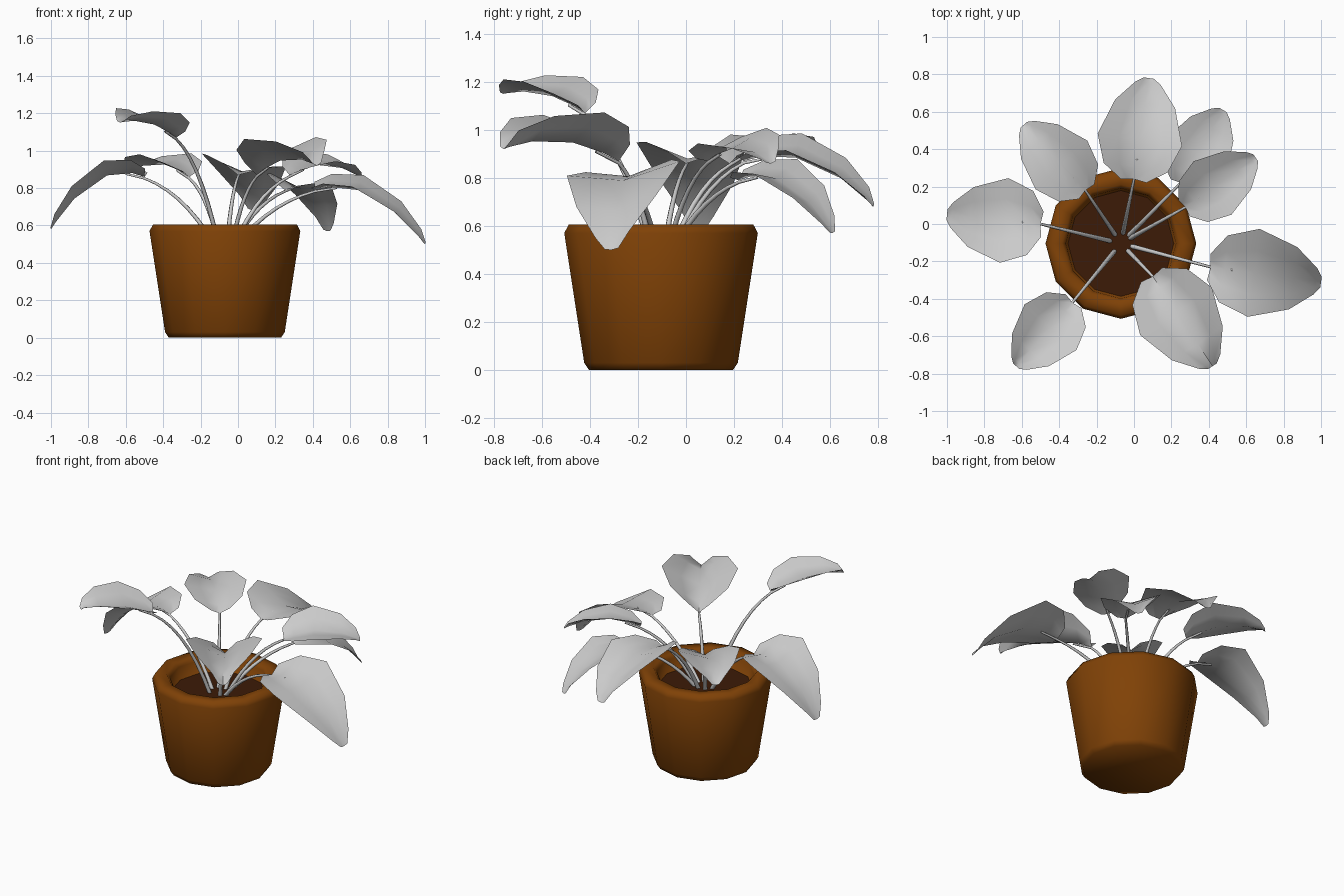
import bpy, bmesh, math
from mathutils import Vector

cube = bpy.data.objects.get("Cube")
if cube:
    bpy.data.objects.remove(cube)


def material(name, rgb):
    m = bpy.data.materials.new(name)
    m.use_nodes = True
    m.diffuse_color = (*rgb, 1)
    m.node_tree.nodes["Principled BSDF"].inputs["Base Color"].default_value = (*rgb, 1)
    return m


TERRACOTTA = material("terracotta", (0.215, 0.054, 0.002))
SOIL = material("dark soil", (0.046, 0.011, 0.002))
LEAF = material("pale leaf", (0.6, 0.6, 0.6))
CENTRE = Vector((-0.07, -0.104, 0))


def make_object(name, bm, mat, angle):
    bmesh.ops.recalc_face_normals(bm, faces=bm.faces)
    mesh = bpy.data.meshes.new(name)
    bm.to_mesh(mesh)
    bm.free()
    mesh.materials.append(mat)
    ob = bpy.data.objects.new(name, mesh)
    bpy.context.collection.objects.link(ob)
    bpy.ops.object.select_all(action="DESELECT")
    ob.select_set(True)
    bpy.context.view_layer.objects.active = ob
    bpy.ops.object.shade_smooth_by_angle(angle=math.radians(angle))
    return ob


def skin(bm, rows, closed=False):
    """Join rows of points with quads."""
    rings = [[bm.verts.new(p) for p in row] for row in rows]
    for a, b in zip(rings, rings[1:]):
        n = len(a)
        for i in range(n if closed else n - 1):
            j = (i + 1) % n
            bm.faces.new((a[i], a[j], b[j], b[i]))
    return rings


def circle(radius, z, sides=12):
    return [CENTRE + Vector((radius * math.cos(math.tau * i / sides),
                             radius * math.sin(math.tau * i / sides), z))
            for i in range(sides)]


def bezier(a, b, c, t):
    return a * (1 - t) ** 2 + b * 2 * t * (1 - t) + c * t * t


# Pot with bevelled foot and rim, hollow at the top
bm = bmesh.new()
profile = [(0.3, 0), (0.32, 0.03), (0.403, 0.57), (0.385, 0.605),
           (0.315, 0.605), (0.295, 0.58), (0.28, 0.48)]
rings = skin(bm, [circle(r, z) for r, z in profile], closed=True)
bm.faces.new(rings[0])
bm.faces.new(rings[-1])
make_object("pot", bm, TERRACOTTA, 180)

# Soil
bm = bmesh.new()
bm.faces.new([bm.verts.new(p) for p in circle(0.284, 0.5)])
make_object("soil", bm, SOIL, 30)


def stem(name, base, onward):
    foot = CENTRE + Vector((base.x - CENTRE.x, base.y - CENTRE.y, 0)).normalized() * 0.05
    foot.z = 0.48
    bend = foot.lerp(base, 0.42)
    bend.z = foot.z + (base.z - foot.z) * 0.78
    curve = bpy.data.curves.new(name, "CURVE")
    curve.dimensions = "3D"
    curve.bevel_depth = 0.012
    curve.bevel_resolution = 1
    path = [bezier(foot, bend, base, i / 7) for i in range(8)] + [onward]
    spline = curve.splines.new("POLY")
    spline.points.add(len(path) - 1)
    for i, (point, p) in enumerate(zip(spline.points, path)):
        point.co = (*p, 1)
        point.radius = 1.1 - 0.07 * i
    curve.materials.append(LEAF)
    bpy.context.collection.objects.link(bpy.data.objects.new(name, curve))


# Outline of every leaf: position along the midrib, share of the half width
OUTLINE = [(0, 0.3), (0.13, 0.76), (0.4, 1), (0.75, 0.71), (0.95, 0.3), (1, 0.12)]


def leaf(name, base, tip, arch, width, lift_left, lift_right):
    base, tip = Vector(base), Vector(tip)
    crest = (base + tip) / 2 + Vector((0, 0, 2 * arch))
    along = Vector((tip.x - base.x, tip.y - base.y, 0)).normalized()
    side = Vector((-along.y, along.x, 0))
    bm = bmesh.new()
    rows = []
    for t, share in OUTLINE:
        mid = bezier(base, crest, tip, t)
        row = []
        for s in (1, 0.5, 0, -0.5, -1):
            lift = (lift_left if s > 0 else lift_right) * abs(s) * math.sqrt(share)
            if t == 1:
                lift *= 0.3
            back = along * 0.01 * abs(s) * (1 - t)
            row.append(mid + side * s * share * width - back + Vector((0, 0, lift)))
        rows.append(row)
    skin(bm, rows)
    make_object(name, bm, LEAF, 60)
    stem(name.replace("leaf", "stem"), base - Vector((0, 0, 0.008)),
         bezier(base, crest, tip, 0.2) - Vector((0, 0, 0.008)))


# Leaves: base, tip, arch, half width, lift of the left and right edge
leaf("left_leaf", (0.41, -0.23, 0.79), (1, -0.31, 0.5), 0.12, 0.237, 0.08, 0.02)
leaf("right_leaf", (-0.5, 0, 0.86), (-1, 0.05, 0.58), 0.125, 0.227, 0.08, 0.04)
leaf("front_left_leaf", (0.1, -0.28, 0.87), (0.42, -0.76, 0.92), 0.06, 0.23, 0.125, 0.115)
leaf("front_right_leaf", (-0.33, -0.42, 1.07), (-0.63, -0.76, 1.15), 0.04, 0.185, 0.06, 0.08)
leaf("back_leaf", (0, 0.24, 0.87), (0.08, 0.78, 0.68), 0.095, 0.228, 0.1, 0.03)
leaf("back_right_leaf", (-0.26, 0.18, 0.86), (-0.59, 0.53, 0.88), 0.06, 0.19, 0.055, 0.06)
leaf("back_left_leaf", (0.25, 0.22, 0.79), (0.475, 0.61, 0.57), 0.1, 0.185, 0.08, 0.02)
leaf("side_leaf", (0.275, 0.09, 0.87), (0.65, 0.355, 0.86), 0.06, 0.175, 0.085, 0.02)
